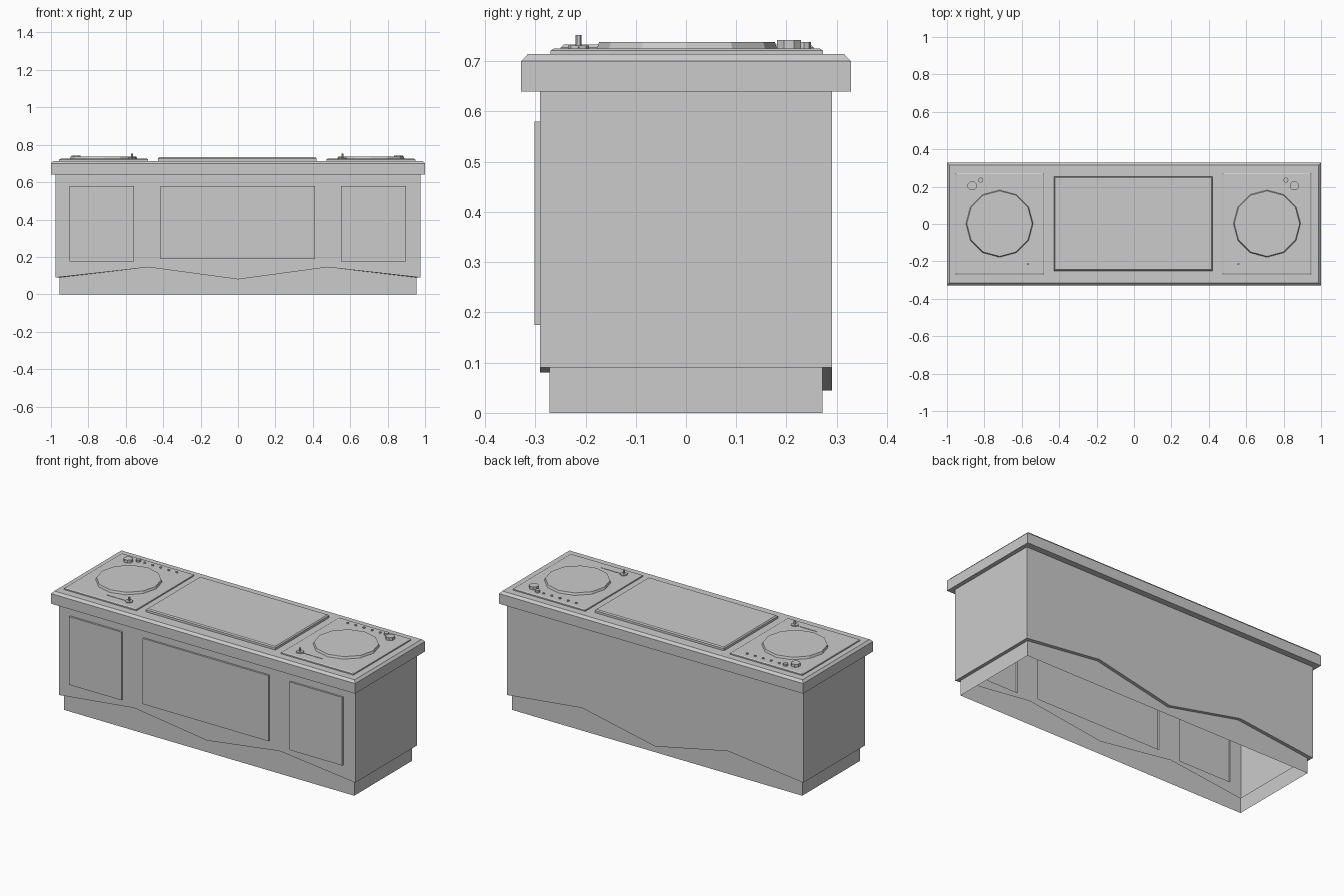
import bpy, bmesh
from math import pi
from mathutils import Matrix

if "Cube" in bpy.data.objects:
    bpy.data.objects.remove(bpy.data.objects["Cube"])

DX = -0.004          # top equipment sits slightly off centre


def finish(bm, name):
    bmesh.ops.recalc_face_normals(bm, faces=bm.faces[:])
    me = bpy.data.meshes.new(name)
    bm.to_mesh(me)
    bm.free()
    ob = bpy.data.objects.new(name, me)
    bpy.context.collection.objects.link(ob)
    return ob


def slab(name, x0, x1, y0, y1, z0, z1, chamfer_z=0, chamfer_xy=0):
    """Box with an optional sloped rim around its top."""
    bm = bmesh.new()
    levels = [(0, z0), (0, z1 - chamfer_z)] if chamfer_z else [(0, z0)]
    levels.append((chamfer_xy, z1))
    loops = [[bm.verts.new(p) for p in ((x0 + d, y0 + d, z), (x1 - d, y0 + d, z),
                                        (x1 - d, y1 - d, z), (x0 + d, y1 - d, z))]
             for d, z in levels]
    for a, b in zip(loops, loops[1:]):
        for i in range(4):
            j = (i + 1) % 4
            bm.faces.new((a[i], a[j], b[j], b[i]))
    bm.faces.new(loops[0])
    bm.faces.new(loops[-1])
    return finish(bm, name)


def disc(name, x, y, z0, z1, r, sides, r_top=None, turn=0):
    bm = bmesh.new()
    m = Matrix.Translation((x, y, (z0 + z1) / 2)) @ Matrix.Rotation(turn, 4, 'Z')
    bmesh.ops.create_cone(bm, cap_ends=True, segments=sides, radius1=r,
                          radius2=r_top or r, depth=z1 - z0, matrix=m)
    return finish(bm, name)


# Cabinet shell: open plinth, wavy lip, walls and raised front panels
front = [(-.975, .09), (-.48, .145), (0, .08), (.48, .145), (.975, .09)]
back = [(.975, .09), (.48, .145), (0, .045), (-.48, .145), (-.975, .09)]
ring = [(x, -.291, z) for x, z in front] + [(x, .291, z) for x, z in back]


def inset(x, y):
    return max(-.955, min(.955, x)), (-.272 if y < 0 else .272)


bm = bmesh.new()
floor = [bm.verts.new((*inset(x, y), 0)) for x, y, z in ring]
plinth = [bm.verts.new((*inset(x, y), z)) for x, y, z in ring]
lip = [bm.verts.new(p) for p in ring]
top = [bm.verts.new((x, y, .645)) for x, y, z in ring]
n = len(ring)
for a, b in ((floor, plinth), (plinth, lip), (lip, top)):
    for i in range(n):
        if a is lip and i < 4:
            continue                      # front wall is filled below
        j = (i + 1) % n
        bm.faces.new((a[i], a[j], b[j], b[i]))


def edge(a, b):
    return bm.edges.get((a, b)) or bm.edges.new((a, b))


outline = lip[:5] + top[4::-1]
wall_edges = [edge(v, outline[(i + 1) % len(outline)]) for i, v in enumerate(outline)]
for x0, x1, z0 in ((-.9, -.555, .175), (-.415, .412, .19), (.55, .897, .175)):
    corners = ((x0, z0), (x1, z0), (x1, .58), (x0, .58))
    rim = [bm.verts.new((x, -.291, z)) for x, z in corners]
    face = [bm.verts.new((x, -.302, z)) for x, z in corners]
    for i in range(4):
        j = (i + 1) % 4
        bm.faces.new((rim[i], rim[j], face[j], face[i]))
        wall_edges.append(edge(rim[i], rim[j]))
    bm.faces.new(face)
bmesh.ops.triangle_fill(bm, edges=wall_edges, use_beauty=True, normal=(0, -1, 0))
finish(bm, "cabinet")

# Worktop with sloped rim
slab("worktop", -1, 1, -.328, .328, .64, .714, .014, .013)

# Central control panel
slab("centre_panel", -.425 + DX, .425 + DX, -.25, .255, .712, .733, .006, .006)

# Two mirrored record decks
for side, s in (("left", -1), ("right", 1)):
    def X(x):
        return s * x + DX

    a, b = sorted((X(.476), X(.952)))
    slab(side + "_deck", a, b, -.27, .273, .712, .725, .004, .006)
    disc(side + "_platter", X(.715), .002, .724, .738, .18, 12, .175)
    disc(side + "_large_knob", X(.861), .205, .724, .742, .026, 8, turn=pi / 8)
    disc(side + "_small_knob", X(.816), .235, .724, .738, .014, 8)
    for i in range(5):
        disc(f"{side}_button_{i}", X(.562 + .053 * i), .235, .724, .731, .007, 6)
    # Lever with its slot
    disc(side + "_lever_base", X(.562), -.214, .724, .731, .021, 8)
    disc(side + "_lever_post", X(.562), -.214, .73, .752, .006, 6)
    a, b = sorted((X(.55), X(.71)))
    slab(side + "_lever_slot", a, b, -.216, -.211, .724, .727)
